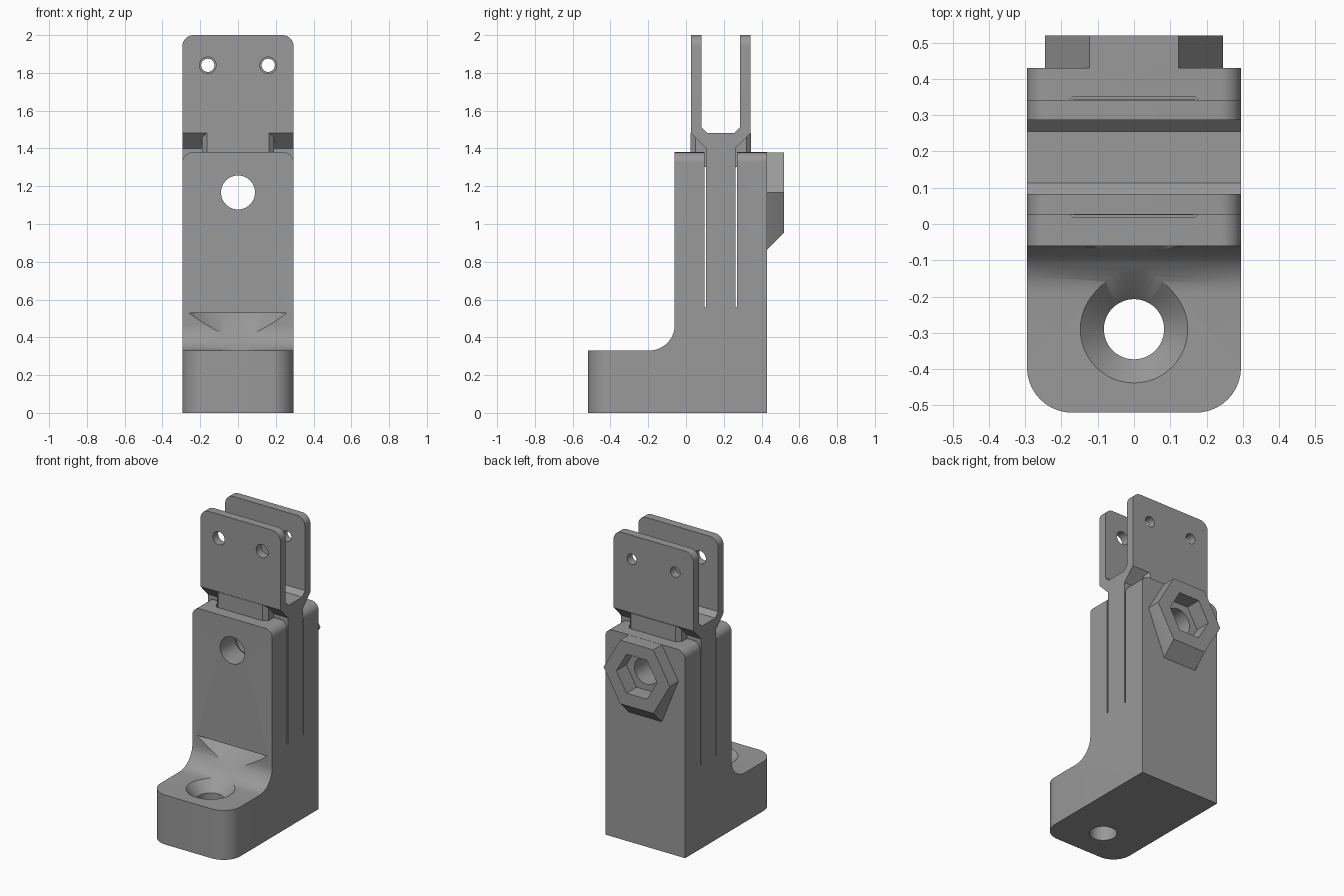
import bpy, bmesh, math

if "Cube" in bpy.data.objects:
    bpy.data.objects.remove(bpy.data.objects["Cube"])

grey = bpy.data.materials.new("plain_grey")
grey.diffuse_color = (0.32, 0.32, 0.32, 1)
grey.use_nodes = True
grey.node_tree.nodes["Principled BSDF"].inputs["Base Color"].default_value = grey.diffuse_color


def from_rings(name, rings):
    """Closed solid lofted through rings of 3D points."""
    bm = bmesh.new()
    vs = [[bm.verts.new(p) for p in r] for r in rings]
    n = len(vs[0])
    for a, b in zip(vs, vs[1:]):
        for i in range(n):
            j = (i + 1) % n
            bm.faces.new((a[i], a[j], b[j], b[i]))
    bm.faces.new(vs[0][::-1])
    bm.faces.new(vs[-1])
    bmesh.ops.recalc_face_normals(bm, faces=bm.faces)
    me = bpy.data.meshes.new(name)
    bm.to_mesh(me)
    bm.free()
    ob = bpy.data.objects.new(name, me)
    bpy.context.collection.objects.link(ob)
    me.materials.append(grey)
    return ob


def place(p, axis, t):
    return {'x': (t, p[0], p[1]), 'y': (p[0], t, p[1]), 'z': (p[0], p[1], t)}[axis]


def prism(name, pts, axis, a, b):
    return from_rings(name, [[place(p, axis, t) for p in pts] for t in (a, b)])


def circle(cx, cy, r, n=48, start=0.0):
    return [(cx + r * math.cos(start + 2 * math.pi * i / n),
             cy + r * math.sin(start + 2 * math.pi * i / n)) for i in range(n)]


def rect(x0, y0, x1, y1):
    return [(x0, y0), (x1, y0), (x1, y1), (x0, y1)]


def round_edges(ob, test, radius, seg=10):
    """Round every edge whose two ends both pass the test."""
    bm = bmesh.new()
    bm.from_mesh(ob.data)
    edges = [e for e in bm.edges if test(e.verts[0].co, e.verts[1].co)]
    bmesh.ops.bevel(bm, geom=edges, offset=radius, segments=seg, profile=0.5,
                    affect='EDGES')
    bm.to_mesh(ob.data)
    bm.free()


def cut(ob, cutter):
    m = ob.modifiers.new("cut", 'BOOLEAN')
    m.operation, m.solver, m.object = 'DIFFERENCE', 'EXACT', cutter
    bpy.context.view_layer.objects.active = ob
    bpy.ops.object.modifier_apply(modifier=m.name)
    bpy.data.objects.remove(cutter, do_unlink=True)


def smooth(ob):
    bpy.ops.object.select_all(action='DESELECT')
    ob.select_set(True)
    bpy.context.view_layer.objects.active = ob
    bpy.ops.object.shade_smooth_by_angle(angle=math.radians(30))


W = 0.295          # half width
BOLT_Z = 1.167     # clamp bolt height


def same(a, b):
    return abs(a - b) < 1e-4


# Body: L-shaped foot and column with an inner fillet
r = 0.135
fillet = [(-0.06 - r + r * math.sin(t), 0.33 + r - r * math.cos(t))
          for t in (math.pi / 2 * i / 12 for i in range(13))]
body = prism("body", [(0.43, 0), (0.43, 1.38), (-0.06, 1.38)] + fillet[::-1]
             + [(-0.52, 0.33), (-0.52, 0)], 'x', -W, W)
round_edges(body, lambda a, b: same(a.y, -0.52) and same(b.y, -0.52)
            and same(a.x, b.x), 0.125)
round_edges(body, lambda a, b: same(a.z, 1.38) and same(b.z, 1.38)
            and same(a.x, b.x), 0.055)

# Thin flex slits, tongue slot and key pocket
for y in (0.098, 0.262):
    cut(body, prism("slit", rect(y, 0.56, y + 0.008, 1.35), 'x', -0.5, 0.5))
cut(body, prism("slot", rect(0.098, 1.30, 0.270, 1.6), 'x', -0.5, 0.5))


def key_outline(g):
    x0, x1, y0, y1, c = 0.165 + g / 2, 0.19 + g, 0.025 - g, 0.345 + g, 0.025 + g / 2
    return [(-x0, y0), (x0, y0), (x1, y0 + c), (x1, y1 - c),
            (x0, y1), (-x0, y1), (-x1, y1 - c), (-x1, y0 + c)]


cut(body, prism("pocket", key_outline(0.006), 'z', 1.30, 1.6))

# Countersunk mounting hole in the foot
cut(body, from_rings("countersink", [
    [(x, y, z) for x, y in circle(0, -0.29, rad)]
    for z, rad in ((-0.1, 0.083), (0.265, 0.083), (0.53, 0.348))]))

# Bolt hole through the column
cut(body, prism("bolt_hole", circle(0, BOLT_Z, 0.09), 'y', -0.3, 0.8))

# Fork: tongue flaring into two upright plates
half = [(0.078, 1.30), (0.078, 1.40), (0.158, 1.482), (0.158, 2.0),
        (0.102, 2.0), (0.102, 1.513), (0.071, 1.482)]
CY = 0.184
fork = prism("fork", [(CY + y, z) for y, z in half]
             + [(CY - y, z) for y, z in half[::-1]], 'x', -W, W)
round_edges(fork, lambda a, b: same(a.z, 2) and same(b.z, 2)
            and same(a.x, b.x), 0.06)
for x in (-0.16, 0.16):
    cut(fork, prism("front_hole", circle(x, 1.84, 0.044, 32), 'y', -0.1, 0.18))
    cut(fork, prism("back_hole", circle(x, 1.84, 0.035, 32), 'y', 0.18, 0.5))

# Key block under the fork
key = prism("key_block", key_outline(0), 'z', 1.302, 1.481)

# Hexagonal nut boss with a sloped lower side
outer = circle(0, BOLT_Z, 0.245, 6)
root = [(x, z - 0.09 if z < BOLT_Z - 0.1 else z) for x, z in outer]
boss = from_rings("nut_boss", [[(x, y, z) for x, z in ring]
                               for y, ring in ((0.40, root), (0.43, root), (0.52, outer))])
cut(boss, prism("bolt_hole", circle(0, BOLT_Z, 0.09), 'y', -0.3, 0.8))

# Hexagonal nut recess
for ob in (body, boss):
    cut(ob, prism("nut_recess", circle(0, BOLT_Z, 0.15, 6), 'y', 0.415, 0.7))

for ob in (body, fork, boss):
    smooth(ob)
